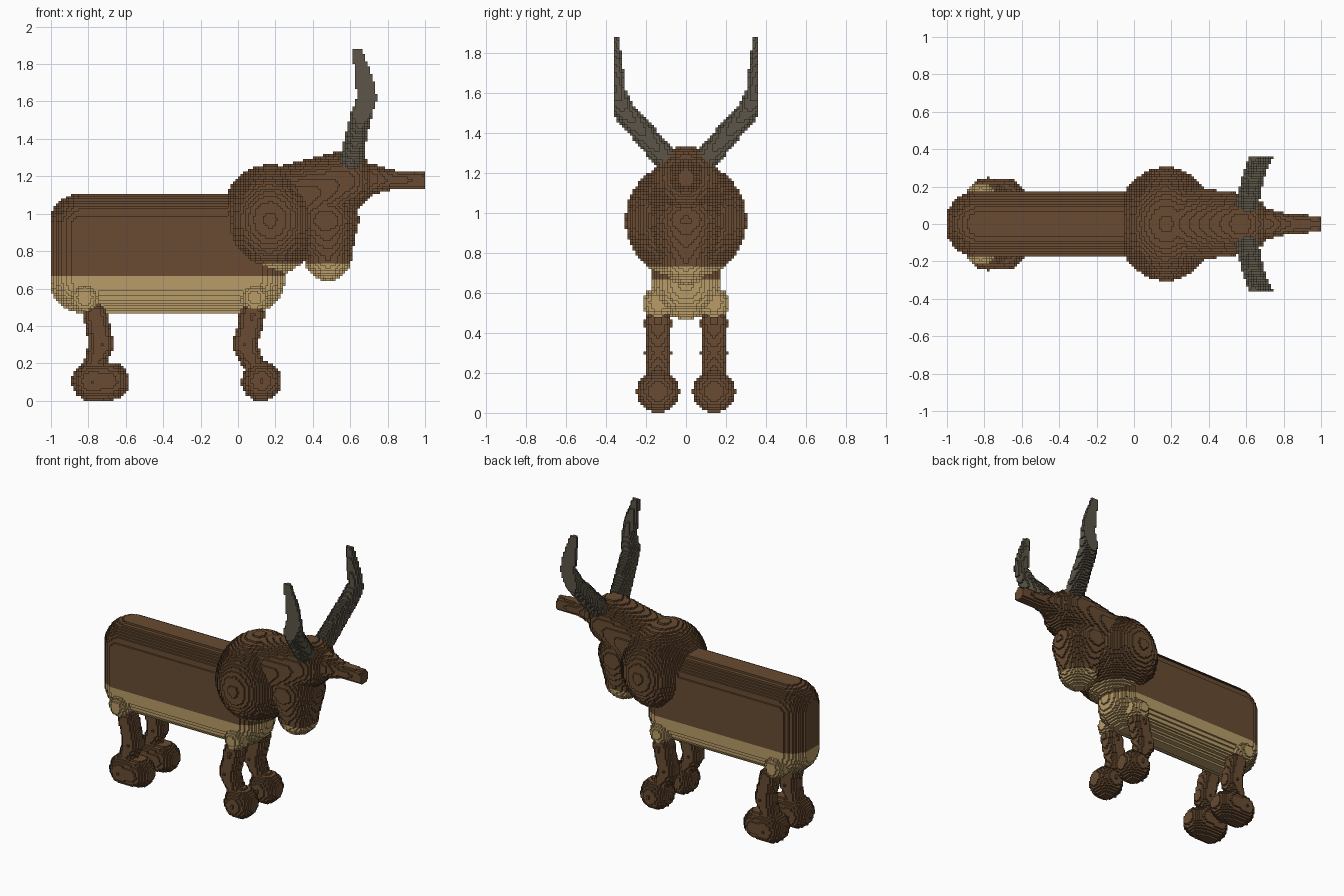
import bpy
import bmesh
import math
from mathutils import Vector

cube = bpy.data.objects.get("Cube")
if cube:
    bpy.data.objects.remove(cube, do_unlink=True)

V = 2 / 150  # edge length of one block


def make_material(name, rgb):
    m = bpy.data.materials.new(name)
    m.use_nodes = True
    m.diffuse_color = (*rgb, 1)
    bsdf = next(n for n in m.node_tree.nodes if n.type == 'BSDF_PRINCIPLED')
    bsdf.inputs["Base Color"].default_value = (*rgb, 1)
    bsdf.inputs["Roughness"].default_value = 0.9
    return m


BROWN = make_material("brown hide", (0.138, 0.071, 0.032))
TAN = make_material("tan underside", (0.479, 0.332, 0.138))
HORN = make_material("grey horn", (0.107, 0.091, 0.065))


# --- Solid shapes: each gives an inside test and its bounds ---
def ellipsoid(c, r):
    def inside(x, y, z):
        return (((x - c[0]) / r[0]) ** 2 + ((y - c[1]) / r[1]) ** 2
                + ((z - c[2]) / r[2]) ** 2) <= 1
    return inside, [a - b for a, b in zip(c, r)], [a + b for a, b in zip(c, r)]


def rounded_slab(x0, x1, z0, z1, r):
    def inside(x, y, z):
        dx = x - min(max(x, x0), x1)
        dz = z - min(max(z, z0), z1)
        return dx * dx + y * y + dz * dz <= r * r
    return inside, (x0 - r, -r, z0 - r), (x1 + r, r, z1 + r)


def limb(a, b):
    """Tapered capsule between two (x, y, z, radius) points."""
    pa, pb = Vector(a[:3]), Vector(b[:3])
    d = pb - pa
    n = d.length_squared
    ra, rb = a[3], b[3]

    def inside(x, y, z):
        q = Vector((x, y, z)) - pa
        t = min(max(q.dot(d) / n, 0), 1)
        return (q - d * t).length <= ra + (rb - ra) * t
    lo = [min(a[i] - ra, b[i] - rb) for i in range(3)]
    hi = [max(a[i] + ra, b[i] + rb) for i in range(3)]
    return inside, lo, hi


def chain(*pts):
    return [limb(a, b) for a, b in zip(pts, pts[1:])]


# --- Block grid shared by all parts, so buried blocks make no faces ---
owner = {}
parts = {}


def add_part(name, shapes, mats, split=None, side=1, limit=(1.0, 0.36)):
    cells = []
    for inside, lo, hi in shapes:
        rx, ry, rz = [range(math.floor(l / V) - 1, math.ceil(h / V) + 1)
                      for l, h in zip(lo, hi)]
        for i in rx:
            x = (i + 0.5) * V
            if abs(x) > limit[0]:
                continue
            for j in ry:
                y = (j + 0.5) * V
                if abs(y) > limit[1]:
                    continue
                for k in rz:
                    if k >= 0 and inside(x, y, (k + 0.5) * V):
                        key = (i, j if side > 0 else -1 - j, k)
                        if key not in owner:
                            owner[key] = name
                            cells.append(key)
    parts[name] = (cells, mats, split)


def build_part(name, cells, mats, split):
    bm = bmesh.new()
    verts = {}

    def vert(c):
        if c not in verts:
            verts[c] = bm.verts.new([n * V for n in c])
        return verts[c]

    for c in cells:
        for axis in range(3):
            u, w = (axis + 1) % 3, (axis + 2) % 3
            for s in (0, 1):
                nb = list(c)
                nb[axis] += 2 * s - 1
                if tuple(nb) in owner:
                    continue
                ring = []
                for du, dw in ((0, 0), (1, 0), (1, 1), (0, 1)):
                    p = list(c)
                    p[axis] += s
                    p[u] += du
                    p[w] += dw
                    ring.append(vert(tuple(p)))
                f = bm.faces.new(ring if s else ring[::-1])
                # Pale underside below the split height
                f.material_index = int(split is not None and (c[2] + 0.5) * V < split)
    me = bpy.data.meshes.new(name)
    bm.to_mesh(me)
    bm.free()
    for m in mats:
        me.materials.append(m)
    bpy.context.collection.objects.link(bpy.data.objects.new(name, me))


hide = [BROWN, TAN]

# Trunk and shoulder hump
add_part("body", [rounded_slab(-0.835, 0.075, 0.645, 0.935, 0.176)], hide, 0.67)
add_part("shoulder_hump", [ellipsoid((0.17, 0, 0.965), (0.265, 0.303, 0.298))], hide, 0.73)

# Head group: throat with beard, neck and skull, snout
add_part("throat", chain((0.47, 0, 0.95, 0.18), (0.48, 0, 0.77, 0.128)), hide, 0.73)
add_part("head", chain((0.24, 0, 1.05, 0.205), (0.57, 0, 1.175, 0.163),
                       (0.72, 0, 1.185, 0.08)), hide)
add_part("snout", chain((0.70, 0, 1.185, 0.085), (0.82, 0, 1.182, 0.053),
                        (1.02, 0, 1.177, 0.042)), hide)

# Paired horns and legs
for label, side in (("far", 1), ("near", -1)):
    add_part(label + "_horn", chain((0.60, 0.09, 1.26, 0.062), (0.655, 0.31, 1.51, 0.056),
                                    (0.69, 0.36, 1.62, 0.053), (0.675, 0.36, 1.72, 0.047),
                                    (0.64, 0.36, 1.86, 0.028)), [HORN], side=side)
    y = 0.14
    add_part(label + "_fore_joint", [ellipsoid((0.09, y, 0.55), (0.075,) * 3)], [TAN], side=side)
    add_part(label + "_foreleg", chain((0.075, y, 0.46, 0.068), (0.065, y, 0.40, 0.066),
                                       (0.035, y, 0.30, 0.067), (0.08, y, 0.20, 0.056)),
             [BROWN], side=side)
    add_part(label + "_fore_hoof", [ellipsoid((0.125, y, 0.106), (0.107,) * 3)],
             [BROWN], side=side)
    add_part(label + "_hind_joint", [ellipsoid((-0.82, y, 0.55), (0.078,) * 3)], [TAN], side=side)
    add_part(label + "_hindleg", chain((-0.765, y, 0.46, 0.065), (-0.75, y, 0.40, 0.064),
                                       (-0.73, y, 0.30, 0.067), (-0.77, y, 0.20, 0.056)),
             [BROWN], side=side)
    add_part(label + "_hind_hoof", chain((-0.782, y, 0.106, 0.107), (-0.682, y, 0.106, 0.100)),
             [BROWN], side=side)

for part, data in parts.items():
    build_part(part, *data)
